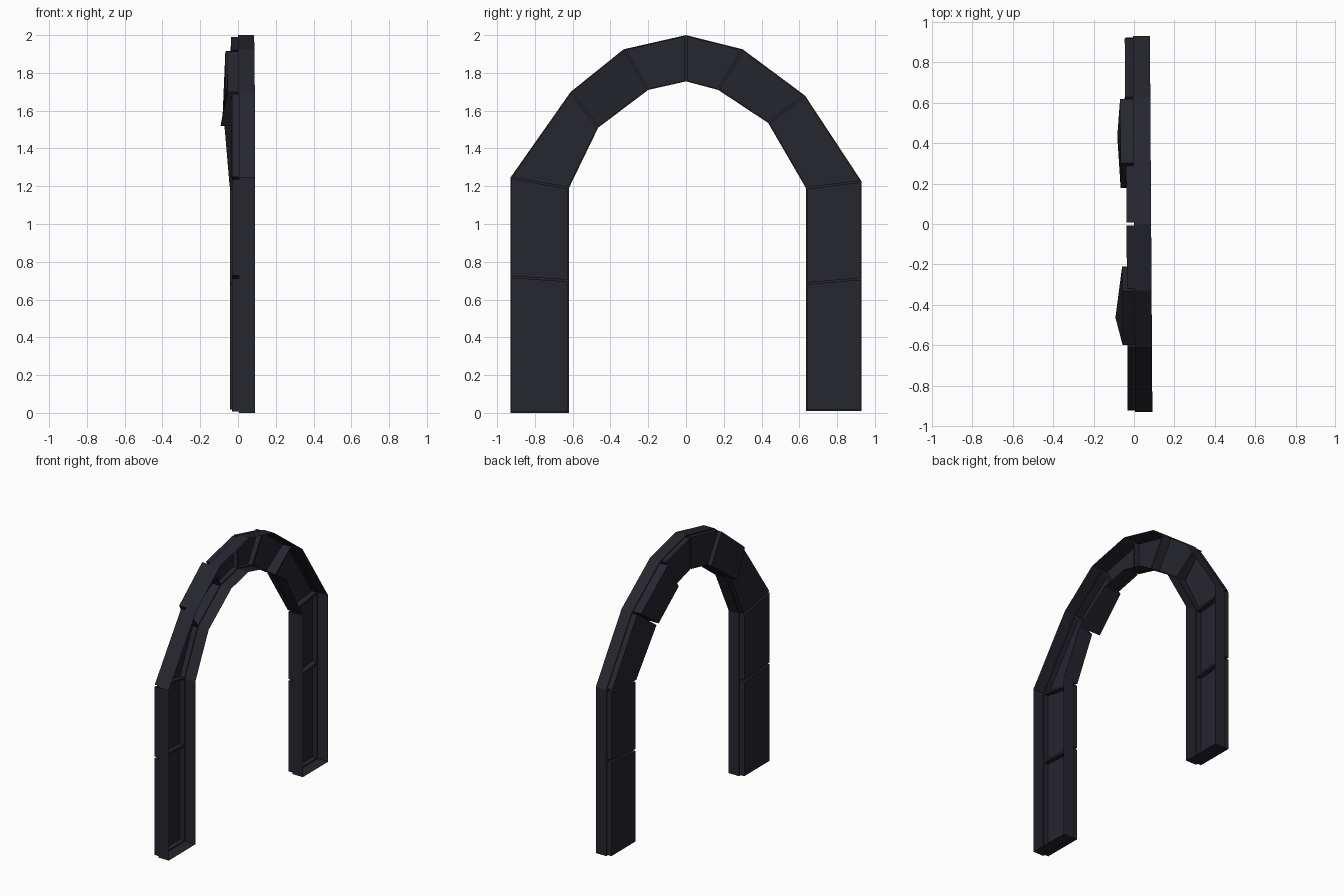
import bpy, bmesh
from mathutils import Vector

cube = bpy.data.objects.get("Cube")
if cube:
    bpy.data.objects.remove(cube, do_unlink=True)

# Joint lines around the arch: (outer y, z), (inner y, z)
JOINTS = [
    ((-.93, 0), (-.62, 0)), ((-.93, .72), (-.62, .70)),
    ((-.93, 1.245), (-.62, 1.19)), ((-.61, 1.70), (-.465, 1.51)),
    ((-.33, 1.925), (-.20, 1.71)), ((0, 2), (0, 1.755)),
    ((.30, 1.925), (.17, 1.71)), ((.63, 1.68), (.435, 1.535)),
    ((.93, 1.225), (.635, 1.19)), ((.93, .71), (.635, .685)),
    ((.93, .01), (.635, .01)),
]
RIM = 0.085      # depth of the channel walls
GAP = 0.007      # half the gap between blocks
DEPTH = 0.037    # usual block depth
# Uneven blocks: general depth, joint of the odd inner corner, its depth
UNEVEN = {3: (.06, 3, .095), 6: (.065, 7, .08), 7: (.04, 7, .07)}

bm = bmesh.new()

# Backing strip of the arch
rows = [[bm.verts.new((0, *p)) for p in joint] for joint in JOINTS]
panels = [bm.faces.new((a[0], a[1], b[1], b[0])) for a, b in zip(rows, rows[1:])]

# Rim walls around the whole strip
border = [e for e in bm.edges if e.is_boundary]
rim = bmesh.ops.extrude_edge_only(bm, edges=border)["geom"]
rim_verts = [v for v in rim if isinstance(v, bmesh.types.BMVert)]
bmesh.ops.translate(bm, verts=rim_verts, vec=(RIM, 0, 0))

# Blocks pushed out of the back, with gaps between them
bmesh.ops.inset_individual(bm, faces=panels, thickness=GAP, use_even_offset=True)
blocks = bmesh.ops.extrude_discrete_faces(bm, faces=panels)["faces"]
for face in blocks:
    mid = face.calc_center_median()
    index = min(range(len(JOINTS) - 1), key=lambda i: (
        sum((Vector((0, *p)) for j in JOINTS[i:i + 2] for p in j), Vector()) / 4 - mid).length)
    depth, joint, odd = UNEVEN.get(index, (DEPTH, 0, DEPTH))
    corner = Vector((0, *JOINTS[joint][1]))
    nearest = min(face.verts, key=lambda v: (v.co - corner).length)
    for v in face.verts:
        v.co.x = -(odd if v is nearest else depth)

# Slight lean of the arch across its span
for v in bm.verts:
    v.co.x -= 0.0065 * v.co.y

bmesh.ops.recalc_face_normals(bm, faces=bm.faces[:])
mesh = bpy.data.meshes.new("stone_arch")
bm.to_mesh(mesh)
bm.free()
arch = bpy.data.objects.new("stone_arch", mesh)
bpy.context.collection.objects.link(arch)

# Dark slate colour
slate = bpy.data.materials.new("dark_slate")
slate.use_nodes = True
color = (0.019, 0.019, 0.028, 1)
slate.diffuse_color = color
slate.node_tree.nodes["Principled BSDF"].inputs["Base Color"].default_value = color
mesh.materials.append(slate)
